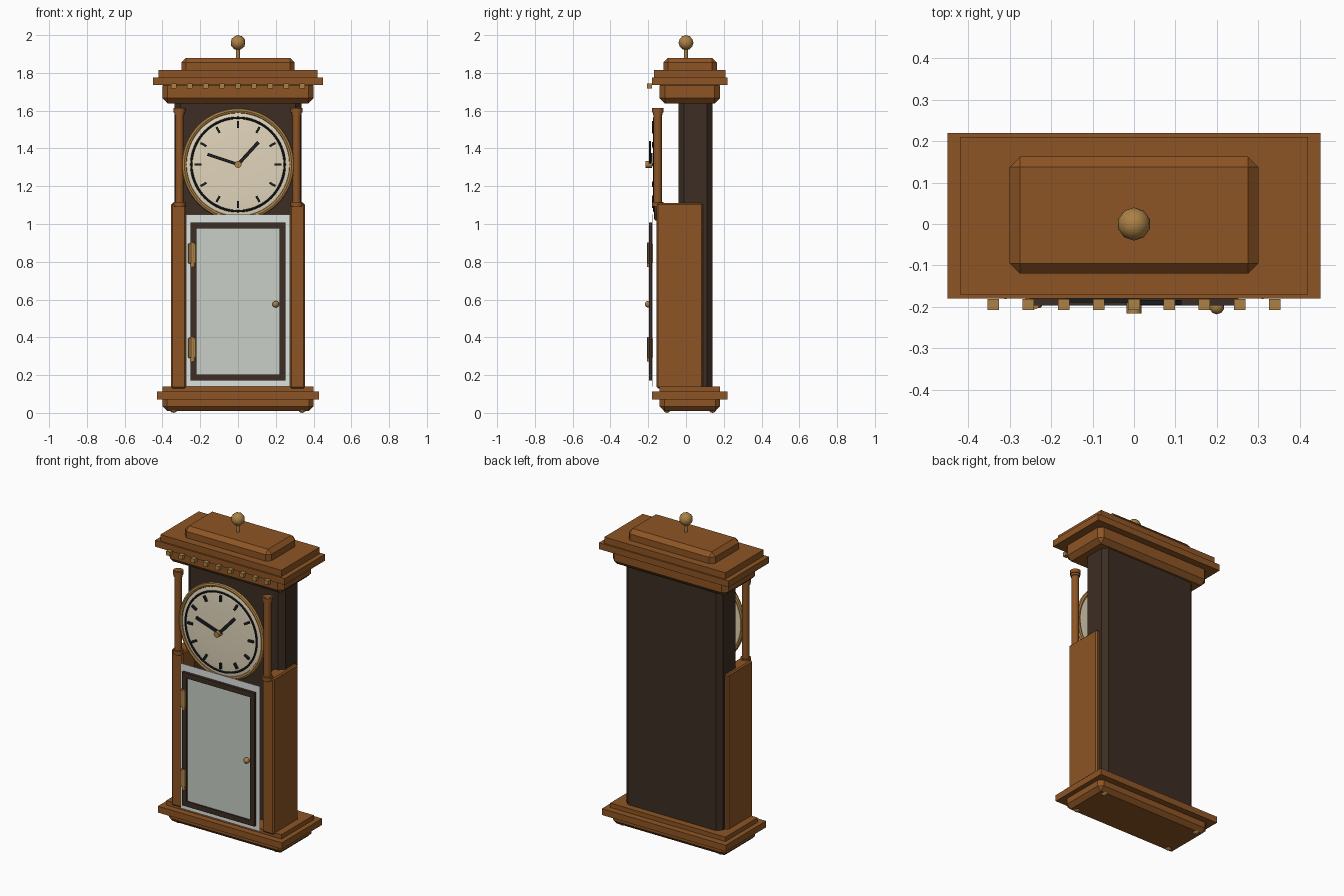
import bpy, math
from mathutils import Vector

if "Cube" in bpy.data.objects:
    bpy.data.objects.remove(bpy.data.objects["Cube"])


def material(name, rgb):
    m = bpy.data.materials.new(name)
    m.diffuse_color = (*rgb, 1)
    m.use_nodes = True
    m.node_tree.nodes["Principled BSDF"].inputs["Base Color"].default_value = m.diffuse_color
    return m


WOOD = material("warm wood", (0.27, 0.09, 0.018))
DARK = material("dark walnut", (0.046, 0.026, 0.017))
GOLD = material("brass", (0.41, 0.22, 0.06))
CREAM = material("cream", (0.76, 0.67, 0.50))
BACKING = material("pale panel", (0.72, 0.76, 0.74))
PANE = material("glass grey", (0.58, 0.62, 0.57))
INK = material("black ink", (0.013, 0.014, 0.016))


def finish(name, mat, smooth=False):
    ob = bpy.context.object
    ob.name = name
    ob.data.materials.append(mat)
    if smooth:
        bpy.ops.object.shade_smooth_by_angle(angle=math.radians(40))
    return ob


def box(name, mat, x, y, z, bevel=0):
    """Box from (min, max) pairs on each axis."""
    bpy.ops.mesh.primitive_cube_add(size=1)
    ob = finish(name, mat)
    lo, hi = Vector((x[0], y[0], z[0])), Vector((x[1], y[1], z[1]))
    for v in ob.data.vertices:
        v.co = (lo + hi) / 2 + v.co * (hi - lo)
    if bevel:
        b = ob.modifiers.new("bevel", "BEVEL")
        b.width, b.segments = bevel, 1
    return ob


def cylinder(name, mat, r, depth, loc, along_y=False, sides=16):
    bpy.ops.mesh.primitive_cylinder_add(
        vertices=sides, radius=r, depth=depth, location=loc,
        rotation=(math.pi / 2 if along_y else 0, 0, 0))
    return finish(name, mat, True)


def ring(name, mat, major, minor, y, sides=64):
    bpy.ops.mesh.primitive_torus_add(
        major_radius=major, minor_radius=minor, major_segments=sides, minor_segments=8,
        location=(0, y, CZ), rotation=(math.pi / 2, 0, 0))
    return finish(name, mat, True)


def ball(name, mat, r, loc, sub=2):
    bpy.ops.mesh.primitive_ico_sphere_add(subdivisions=sub, radius=r, location=loc)
    ob = finish(name, mat)
    bpy.ops.object.shade_smooth()
    return ob


def dial_bar(name, angle, r0, r1, width, y):
    """Bar on the dial, angle measured clockwise from twelve."""
    ob = box(name, INK, (-width / 2, width / 2), y, (r0, r1))
    ob.location.z = CZ
    ob.rotation_euler.y = angle
    return ob


CZ = 1.315  # dial centre height

# Base mouldings and feet
box("base_plinth", WOOD, (-.40, .40), (-.14, .18), (.01, .10), .025)
box("base_slab", WOOD, (-.43, .43), (-.18, .22), (.072, .112))
box("base_step", WOOD, (-.40, .40), (-.14, .18), (.112, .14))
for sx in (-1, 1):
    for y in (-.10, .14):
        ball("foot", GOLD, .022, (sx * .34, y, .022))

# Main case
case = box("case_body", DARK, (-.335, .335), (-.04, .14), (.10, 1.68), .03)

# Lower side posts and upper columns
for sx in (-1, 1):
    xs = sorted((sx * .275, sx * .355))
    box("side_post", WOOD, xs, (-.155, .09), (.13, 1.11), .008)
    cx = sx * .31
    cylinder("column", WOOD, .022, .52, (cx, -.15, 1.355))
    cylinder("column_base", WOOD, .031, .025, (cx, -.15, 1.105))
    cylinder("column_capital", WOOD, .031, .022, (cx, -.15, 1.602))
    cylinder("column_collar", WOOD, .026, .015, (cx, -.15, 1.584))

# Cornice and crown
box("cornice_lower", WOOD, (-.40, .40), (-.14, .18), (1.638, 1.76), .028)
box("cornice_slab", WOOD, (-.45, .45), (-.18, .22), (1.735, 1.775))
box("cornice_step", WOOD, (-.42, .42), (-.17, .21), (1.775, 1.815))
box("crown_block", WOOD, (-.30, .30), (-.12, .163), (1.79, 1.88), .025)
for i in range(9):
    x = (i - 4) * .085
    box("dentil", GOLD, (x - .014, x + .014), (-.207, -.181), (1.718, 1.744))
cylinder("finial_stem", GOLD, .010, .07, (0, 0, 1.90), sides=10)
ball("finial_ball", GOLD, .04, (0, 0, 1.96))

# Clock dial: gently domed disc with rim, ring, marks and hands
cylinder("dial_plate", CREAM, .285, .012, (0, -.154, CZ), True, 64)
bpy.ops.mesh.primitive_uv_sphere_add(segments=64, ring_count=24, radius=.28,
                                     location=(0, -.158, CZ), rotation=(math.pi / 2, 0, 0))
dome = finish("dial_face", CREAM)
dome.scale.z = .05
bpy.ops.object.shade_smooth()
ring("dial_rim", GOLD, .284, .014, -.156)
ring("minute_ring", INK, .247, .006, -.168)
for i in range(12):
    dial_bar("hour_mark", i * math.pi / 6, .193, .229, .012, (-.180, -.165))
dial_bar("long_hand", math.atan2(-.16, .053), -.01, .17, .016, (-.190, -.178))
dial_bar("short_hand", math.atan2(.107, .117), -.01, .16, .018, (-.196, -.184))
cylinder("hand_pin", GOLD, .018, .035, (0, -.198, CZ), True)

# Door: backing sheet, frame, pane, hinges and knob
box("door_backing", BACKING, (-.275, .275), (-.177, -.174), (.14, 1.05))
FX, FZ, T = .252, (.172, 1.008), .032
for sx in (-1, 1):
    box("frame_stile", DARK, sorted((sx * FX, sx * (FX - T))), (-.197, -.179), FZ)
for z in ((FZ[0], FZ[0] + T), (FZ[1] - T, FZ[1])):
    box("frame_rail", DARK, (T - FX, FX - T), (-.197, -.179), z)
box("door_pane", PANE, (T - FX, FX - T), (-.188, -.184), (FZ[0] + T, FZ[1] - T))
for z in (.34, .84):
    box("hinge", GOLD, (-.264, -.222), (-.203, -.178), (z - .05, z + .058), .004)
    cylinder("hinge_pin", GOLD, .012, .13, (-.240, -.194, z - .002), sides=10)
cylinder("knob_stem", GOLD, .009, .02, (.20, -.195, .575), True, 10)
ball("knob", GOLD, .018, (.20, -.200, .575))
